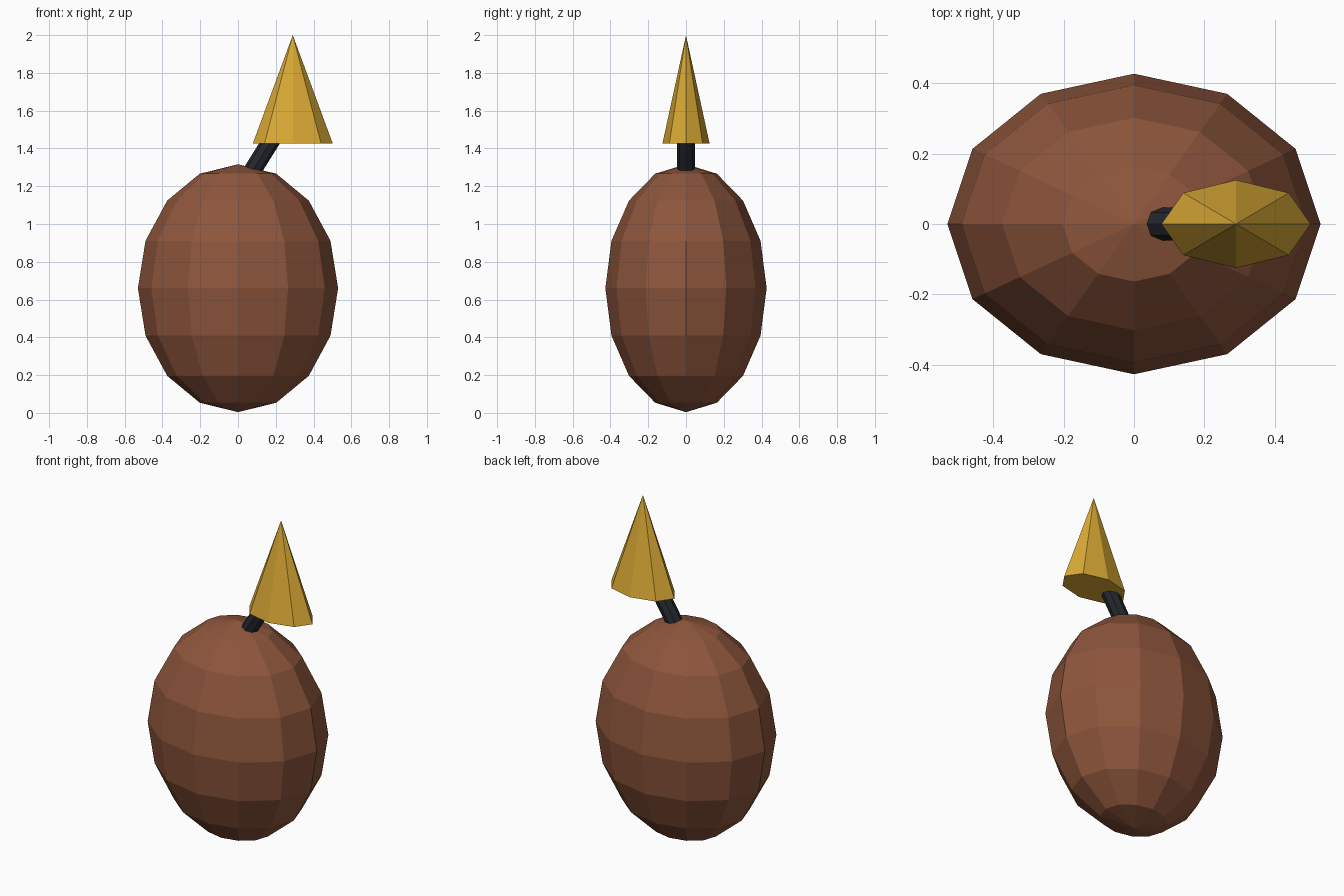
import bpy
from math import radians, sin, cos
from mathutils import Vector

cube = bpy.data.objects.get("Cube")
if cube:
    bpy.data.objects.remove(cube, do_unlink=True)


def material(name, rgb):
    mat = bpy.data.materials.new(name)
    mat.use_nodes = True
    color = (*rgb, 1.0)
    mat.diffuse_color = color
    mat.node_tree.nodes["Principled BSDF"].inputs["Base Color"].default_value = color
    return mat


def finish(name, mat, scale=(1, 1, 1)):
    obj = bpy.context.object
    obj.name = name
    obj.scale = scale
    obj.data.materials.append(mat)
    bpy.ops.object.transform_apply(location=False, rotation=False, scale=True)
    bpy.ops.object.shade_flat()
    return obj


brown = material("warm_brown", (0.27, 0.092, 0.045))
gold = material("gold", (0.70, 0.40, 0.036))
black = material("blue_black", (0.018, 0.021, 0.027))

# Faceted egg-shaped body
bpy.ops.mesh.primitive_uv_sphere_add(segments=12, ring_count=8, radius=1,
                                     location=(0, 0, 0.66))
finish("body", brown, (0.53, 0.427, 0.656))

# Leaning stem, sunk into the body and ending inside the cone
lean = radians(32)
length = 0.30
foot = Vector((0.075, 0, 1.28))
axis = Vector((sin(lean), 0, cos(lean)))
bpy.ops.mesh.primitive_cylinder_add(vertices=8, radius=0.047, depth=length,
                                    location=foot + axis * length / 2,
                                    rotation=(0, lean, 0))
finish("stem", black)

# Flattened eight-sided cone tip
bpy.ops.mesh.primitive_cone_add(vertices=8, radius1=1, radius2=0, depth=0.575,
                                location=(0.29, 0, 1.7125))
finish("cone_tip", gold, (0.212, 0.125, 1))
